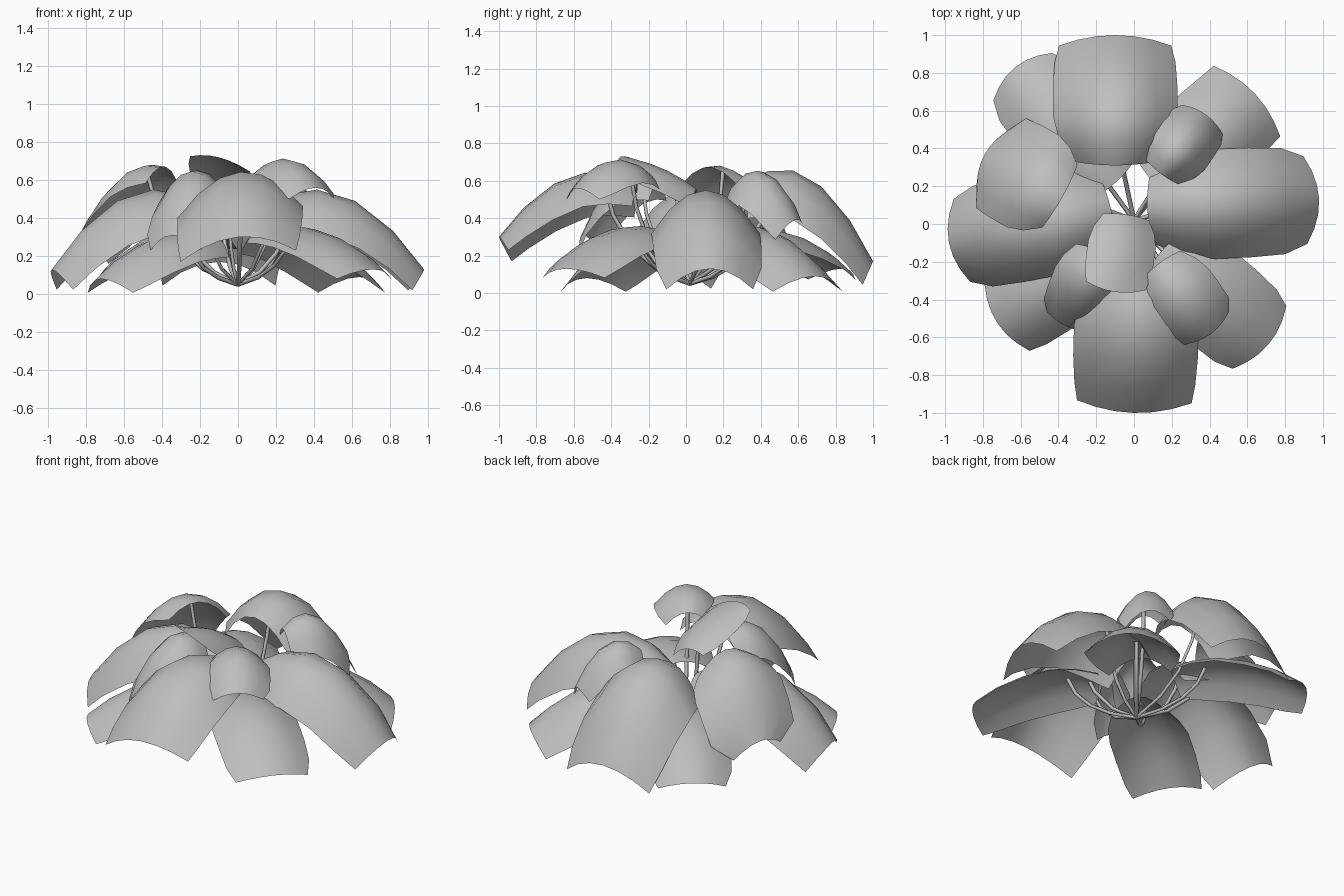
import bpy
from mathutils import Vector

if "Cube" in bpy.data.objects:
    bpy.data.objects.remove(bpy.data.objects["Cube"], do_unlink=True)

# One matt grey for the whole plant
grey = bpy.data.materials.new("leaf_grey")
grey.use_nodes = True
COLOUR = (0.52, 0.52, 0.52, 1)
grey.diffuse_color = COLOUR
grey.node_tree.nodes["Principled BSDF"].inputs["Base Color"].default_value = COLOUR

# Leaf cross-sections: position along, width, edge droop, edge shift along the leaf
ROWS = [(0, .68, .55, .03), (.18, .9, .72, .02), (.38, 1, .8, 0),
        (.6, 1, .85, 0), (.82, .97, .7, -.03), (1, 1, .38, -.08)]
COLS = 7
ROOT = Vector((0, .02, .05))


def midrib(base, mid_z, tip, t):
    """Point on the arched centre line through base, middle and tip."""
    p = base.lerp(tip, t)
    p.z = (2 * (t - .5) * (t - 1) * base.z + 4 * t * (1 - t) * mid_z
           + 2 * t * (t - .5) * tip.z)
    return p


def make_stem(name, end):
    """Thin four-sided stalk that runs outward, then bends up to the leaf."""
    bend = ROOT.lerp(end, .85)
    bend.z = ROOT.z + (end.z - ROOT.z) * .2
    curve = bpy.data.curves.new(name, 'CURVE')
    curve.dimensions = '3D'
    curve.bevel_depth = .012
    curve.bevel_resolution = 0
    curve.use_fill_caps = True
    spline = curve.splines.new('POLY')
    steps = 5
    spline.points.add(steps - 1)
    for i, point in enumerate(spline.points):
        t = i / (steps - 1)
        p = ROOT.lerp(bend, t).lerp(bend.lerp(end, t), t)
        point.co = (*p, 1)
    curve.materials.append(grey)
    obj = bpy.data.objects.new(name, curve)
    bpy.context.collection.objects.link(obj)
    bpy.ops.object.select_all(action='DESELECT')
    obj.select_set(True)
    bpy.context.view_layer.objects.active = obj
    bpy.ops.object.convert(target='MESH')


def make_leaf(name, base, mid_z, tip, half_width, tip_width=.8, droop=1, roll=0):
    """Domed leaf blade, arched along its length and across its width."""
    base, tip = Vector(base), Vector(tip)
    along = Vector((tip.x - base.x, tip.y - base.y, 0))
    side = Vector((along.y, -along.x, 0)).normalized()
    verts, faces = [], []
    for t, width, fall, shift in ROWS:
        centre = midrib(base, mid_z, tip, t)
        if t == 1:
            width = tip_width
        for j in range(COLS):
            u = 2 * j / (COLS - 1) - 1
            p = centre + side * (u * width * half_width) + along * (shift * u * u)
            p.z += roll * u - fall * droop * half_width * u * u
            verts.append(p)
    for i in range(len(ROWS) - 1):
        for j in range(COLS - 1):
            a = i * COLS + j
            faces.append((a, a + 1, a + COLS + 1, a + COLS))
    mesh = bpy.data.meshes.new(name)
    mesh.from_pydata(verts, [], faces)
    mesh.materials.append(grey)
    mesh.shade_smooth()
    obj = bpy.data.objects.new(name, mesh)
    bpy.context.collection.objects.link(obj)
    # The stalk ends just under the blade
    joint = midrib(base, mid_z, tip, .25) - Vector((0, 0, .02))
    make_stem(name.replace("leaf", "stem"), joint)


# Large middle ring
make_leaf("back_leaf", (-.1, .31, .58), .62, (-.1, 1, .17), .33, .9)
make_leaf("left_leaf", (.07, .09, .42), .53, (.98, .13, .13), .29)
make_leaf("right_leaf", (-.12, .07, .42), .53, (-.98, -.1, .13), .28)
make_leaf("front_leaf", (.02, -.26, .58), .62, (0, -1, .3), .33, .92, .8, -.03)

# Low outer leaves between the large ones
make_leaf("low_front_right_leaf", (-.12, -.12, .3), .3, (-.72, -.53, .08), .24, .88, .8)
make_leaf("low_front_left_leaf", (.14, -.15, .34), .33, (.71, -.64, .13), .26, .84, .5)
make_leaf("low_back_left_leaf", (.12, .2, .33), .33, (.64, .69, .09), .27, .95, .8)
make_leaf("low_back_right_leaf", (-.12, .2, .32), .33, (-.63, .83, .13), .25, .8, .6)

# Upper leaves
make_leaf("high_front_left_leaf", (.13, -.21, .64), .71, (.41, -.58, .56), .195, .75, .8)
make_leaf("high_front_right_leaf", (-.18, -.14, .61), .62, (-.34, -.55, .31), .19, .75, 1.1)
make_leaf("high_back_right_leaf", (-.38, .14, .67), .61, (-.79, .37, .27), .28, .55, .75, -.03)
make_leaf("high_back_left_leaf", (.15, .26, .58), .64, (.38, .58, .39), .165, .8, 1.2, -.03)

# Young leaf at the crown, rising to the front and leaning to one side
make_leaf("crown_leaf", (-.04, .05, .55), .67, (-.1, -.36, .72), .18, .88, .5, .04)
